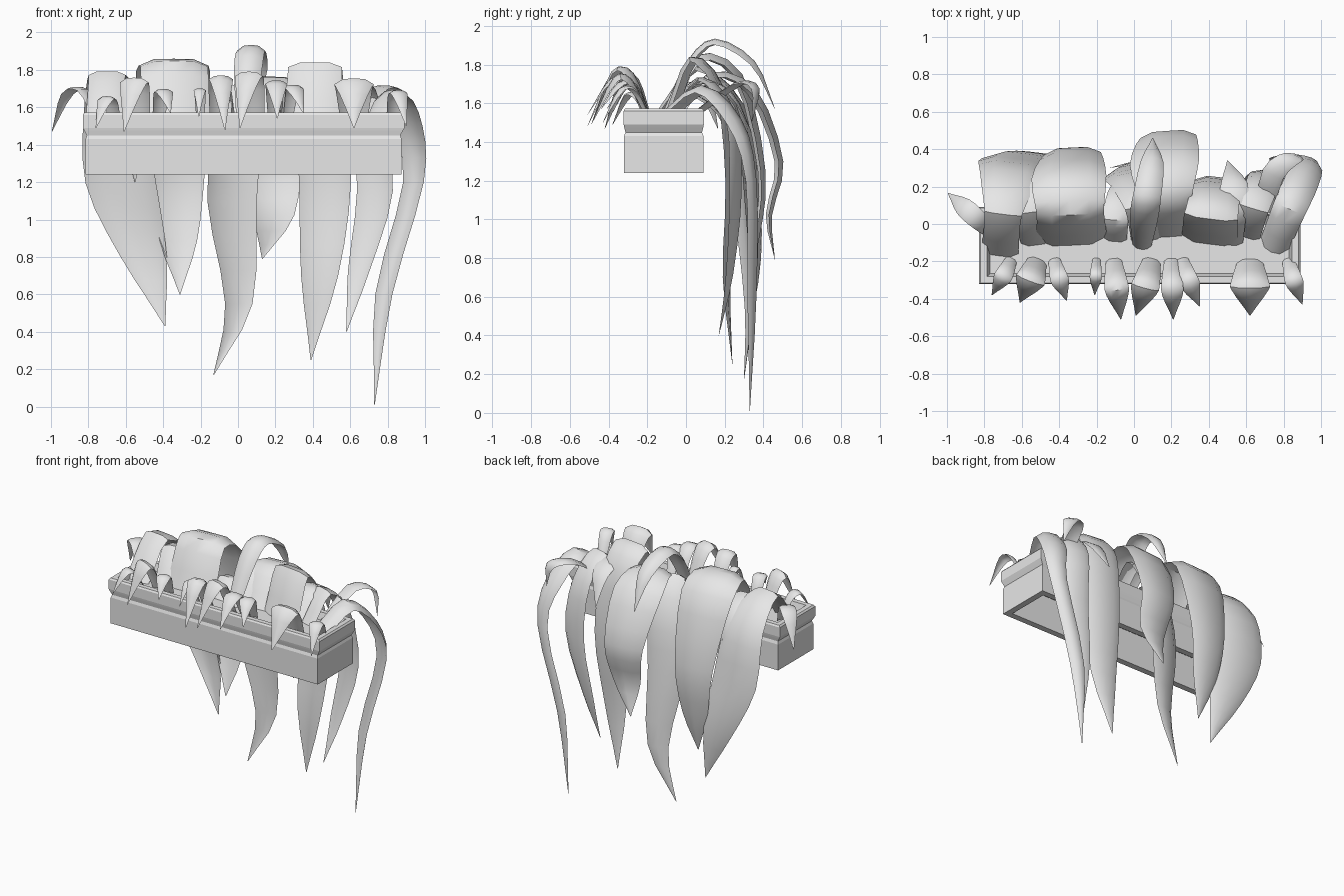
import bpy
import bmesh
from mathutils import Vector

default_cube = bpy.data.objects.get("Cube")
if default_cube:
    bpy.data.objects.remove(default_cube, do_unlink=True)

# One plain grey for everything
grey = bpy.data.materials.new("plain_grey")
grey.use_nodes = True
grey.diffuse_color = (0.8, 0.8, 0.8, 1)
grey.node_tree.nodes["Principled BSDF"].inputs["Base Color"].default_value = (0.8, 0.8, 0.8, 1)


def finish(name, bm, smooth):
    """Turn a bmesh into a named, coloured and shaded object."""
    mesh = bpy.data.meshes.new(name)
    bm.to_mesh(mesh)
    bm.free()
    mesh.materials.append(grey)
    obj = bpy.data.objects.new(name, mesh)
    bpy.context.collection.objects.link(obj)
    if smooth:
        bpy.ops.object.select_all(action='DESELECT')
        obj.select_set(True)
        bpy.context.view_layer.objects.active = obj
        bpy.ops.object.shade_smooth_by_angle(angle=0.7)
    return obj


def bridge(bm, first, second, closed):
    """Join two rows of vertices with quads."""
    count = len(first)
    for i in range(count if closed else count - 1):
        j = (i + 1) % count
        bm.faces.new((first[i], first[j], second[j], second[i]))


def planter_box(name, centre, profile):
    """Stack rectangular loops (half length, half depth, height) into a trough."""
    bm = bmesh.new()
    loops = []
    for half_x, half_y, z in profile:
        loops.append([bm.verts.new((centre[0] + sx * half_x, centre[1] + sy * half_y, z))
                      for sx, sy in ((-1, -1), (1, -1), (1, 1), (-1, 1))])
    for lower, upper in zip(loops, loops[1:]):
        bridge(bm, lower, upper, True)
    bm.faces.new(loops[0][::-1])
    bm.faces.new(loops[-1])
    bmesh.ops.recalc_face_normals(bm, faces=bm.faces)
    return finish(name, bm, False)


def spline(points, steps):
    """Smooth path through the control points (position and width together)."""
    pts = [Vector(p) for p in points]
    pts = [pts[0] * 2 - pts[1]] + pts + [pts[-1] * 2 - pts[-2]]
    path = []
    for a, b, c, d in zip(pts, pts[1:], pts[2:], pts[3:]):
        for k in range(steps):
            t = k / steps
            path.append(0.5 * (2 * b + (c - a) * t + (2 * a - 5 * b + 4 * c - d) * t ** 2
                               + (3 * b - a - 3 * c + d) * t ** 3))
    path.append(pts[-2])
    return path


def leaf(name, points, curl=0.14, steps=3):
    """Sweep a folded strip along a path of (x, y, z, width)."""
    bm = bmesh.new()
    path = spline(points, steps)
    heading = Vector(points[2][:2]) - Vector(points[0][:2])
    heading.normalize()
    across = Vector((heading.y, -heading.x, 0))
    rows = []
    for i, p in enumerate(path):
        tangent = path[min(i + 1, len(path) - 1)].to_3d() - path[max(i - 1, 0)].to_3d()
        normal = across.cross(tangent).normalized()
        width = max(p[3], 0.004)
        row = []
        for side in (-1, -0.55, 0, 0.55, 1):
            drop = curl * side * side + (0.04 if side == 0 else 0)
            row.append(bm.verts.new(p.to_3d() + across * side * width / 2 - normal * drop * width))
        rows.append(row)
    for row, following in zip(rows, rows[1:]):
        bridge(bm, row, following, False)
    return finish(name, bm, True)


# Trough: hollow underneath, waisted body, rolled rim, sunken soil
planter_box("planter_box", (0.03, -0.115), [
    (0.8, 0.16, 1.48), (0.8, 0.16, 1.24), (0.845, 0.205, 1.24), (0.845, 0.205, 1.43),
    (0.838, 0.198, 1.45), (0.852, 0.204, 1.475), (0.86, 0.207, 1.49), (0.86, 0.207, 1.56),
    (0.85, 0.2, 1.572), (0.815, 0.165, 1.572), (0.8, 0.15, 1.52)])

# Long leaves arching over the back and hanging down
leaf("hanging_leaf_far_right", [
    (-0.72, -0.18, 1.52, 0.2), (-0.7, 0.05, 1.8, 0.2), (-0.66, 0.3, 1.6, 0.32),
    (-0.62, 0.38, 1.2, 0.38), (-0.5, 0.39, 0.8, 0.25), (-0.39, 0.33, 0.43, 0)])
leaf("hanging_leaf_right", [
    (-0.33, -0.13, 1.52, 0.38), (-0.34, 0.04, 1.86, 0.36), (-0.35, 0.3, 1.76, 0.4),
    (-0.33, 0.42, 1.25, 0.3), (-0.32, 0.38, 0.88, 0.2), (-0.31, 0.3, 0.6, 0)])
leaf("hanging_leaf_middle", [
    (0.08, -0.1, 1.52, 0.18), (0.06, 0.1, 1.74, 0.22), (0, 0.26, 1.5, 0.26),
    (-0.04, 0.31, 1.1, 0.27), (0, 0.34, 0.55, 0.15), (-0.13, 0.3, 0.17, 0)])
leaf("hanging_leaf_wide", [
    (0.19, -0.08, 1.52, 0.24), (0.17, 0.12, 1.77, 0.28), (0.16, 0.37, 1.68, 0.37),
    (0.18, 0.51, 1.3, 0.3), (0.19, 0.45, 1.02, 0.22), (0.13, 0.46, 0.79, 0)])
leaf("hanging_leaf_left", [
    (0.4, -0.12, 1.52, 0.3), (0.41, 0.02, 1.85, 0.29), (0.44, 0.2, 1.68, 0.27),
    (0.47, 0.26, 1.2, 0.28), (0.44, 0.23, 0.7, 0.2), (0.39, 0.24, 0.25, 0)])
leaf("hanging_leaf_far_left", [
    (0.6, -0.08, 1.52, 0.14), (0.64, 0.08, 1.74, 0.16), (0.7, 0.25, 1.55, 0.18),
    (0.74, 0.28, 1.15, 0.2), (0.65, 0.24, 0.72, 0.12), (0.58, 0.17, 0.4, 0)])
leaf("hanging_leaf_longest", [
    (0.73, -0.16, 1.52, 0.16), (0.83, 0.08, 1.7, 0.18), (0.92, 0.28, 1.52, 0.18),
    (0.95, 0.36, 1.2, 0.12), (0.79, 0.36, 0.6, 0.1), (0.73, 0.33, 0.01, 0)], curl=0.25)

# Shorter leaves rising from the soil
leaf("high_arching_leaf", [
    (0.04, -0.14, 1.52, 0.1), (0.05, 0, 1.82, 0.15), (0.07, 0.15, 1.94, 0.15),
    (0.1, 0.36, 1.82, 0.12), (0.1, 0.46, 1.57, 0)], curl=0.25)
leaf("curled_leaf_left", [
    (0.68, 0, 1.52, 0.1), (0.74, 0.26, 1.71, 0.12), (0.86, 0.37, 1.68, 0.1),
    (0.9, 0.34, 1.5, 0)])
leaf("side_leaf_right", [
    (-0.74, -0.06, 1.54, 0.07), (-0.82, 0.01, 1.7, 0.1), (-0.92, 0.1, 1.68, 0.1),
    (-0.995, 0.165, 1.47, 0)])
leaf("inner_leaf_left", [
    (0.5, -0.12, 1.52, 0.16), (0.52, 0.06, 1.72, 0.16), (0.54, 0.24, 1.66, 0.14),
    (0.5, 0.34, 1.45, 0)])
leaf("inner_leaf_right", [
    (-0.52, -0.12, 1.52, 0.16), (-0.55, 0.06, 1.74, 0.2), (-0.57, 0.26, 1.6, 0.2),
    (-0.55, 0.34, 1.2, 0)])
leaf("inner_leaf_middle", [
    (-0.1, -0.1, 1.52, 0.12), (-0.1, 0.02, 1.65, 0.14), (-0.08, 0.18, 1.55, 0.12),
    (-0.08, 0.26, 1.3, 0)])

# Small leaves drooping over the front: root x, tip x, tip y, tip z, peak z, width
front_leaves = [
    (-0.65, -0.76, -0.38, 1.49, 1.67, 0.09), (-0.51, -0.61, -0.42, 1.47, 1.76, 0.15),
    (-0.43, -0.36, -0.41, 1.57, 1.71, 0.09), (-0.2, -0.21, -0.38, 1.55, 1.71, 0.06),
    (-0.11, -0.07, -0.51, 1.48, 1.77, 0.12), (0.1, 0.01, -0.49, 1.49, 1.79, 0.14),
    (0.2, 0.21, -0.51, 1.54, 1.75, 0.11), (0.25, 0.35, -0.44, 1.57, 1.73, 0.1),
    (0.62, 0.62, -0.49, 1.49, 1.76, 0.2), (0.82, 0.9, -0.43, 1.5, 1.7, 0.09)]
for number, (root, tip, tip_y, tip_z, peak, width) in enumerate(front_leaves, 1):
    span = tip_y + 0.18
    shift = tip - root
    leaf(f"front_leaf_{number}", [
        (root, -0.18, 1.52, width * 0.7),
        (root + shift * 0.25, -0.18 + span * 0.3, peak - 0.03, width),
        (root + shift * 0.6, -0.18 + span * 0.65, peak - 0.02, width),
        (tip, tip_y, tip_z, 0)], curl=0.2)
